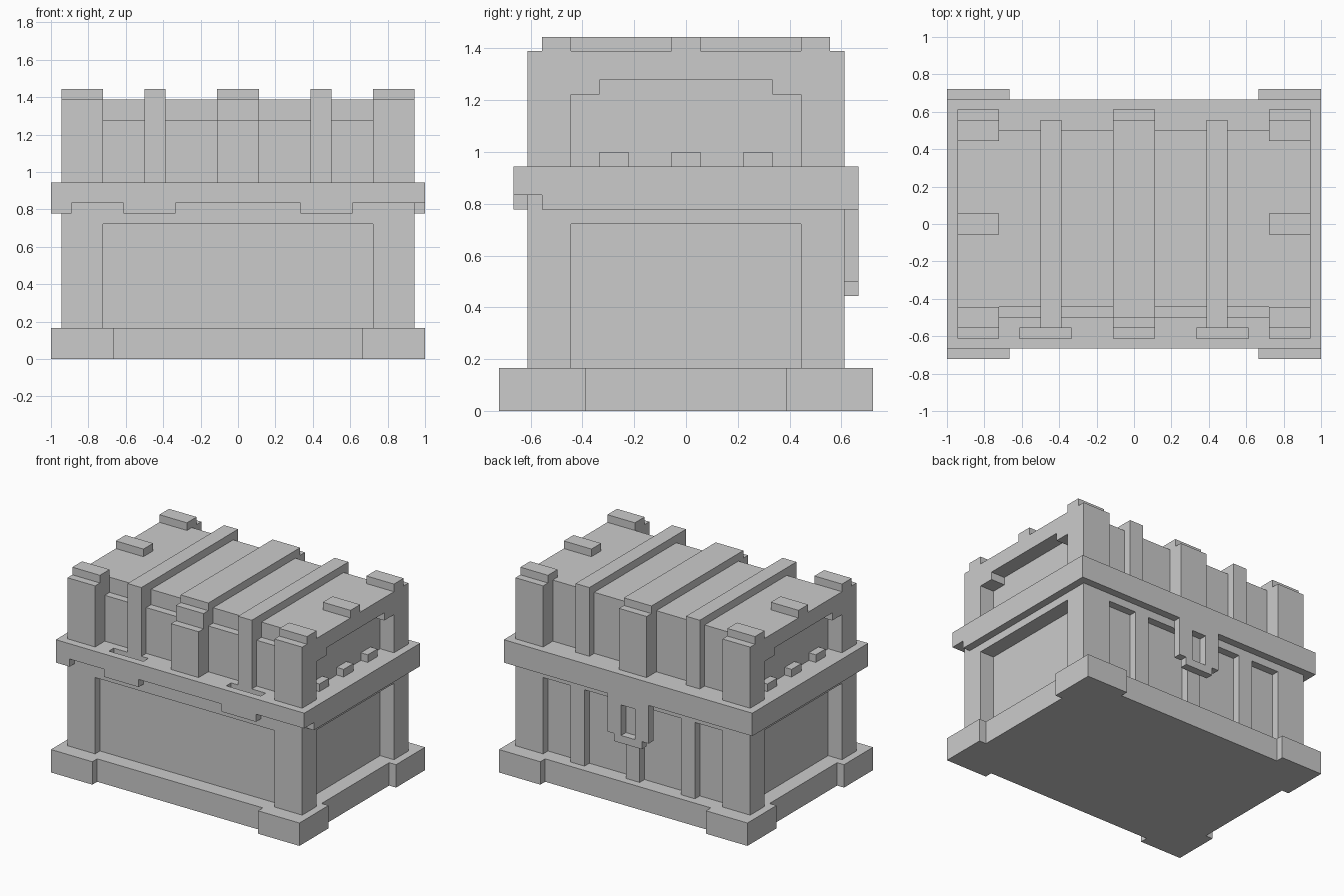
import bpy
import bmesh

if "Cube" in bpy.data.objects:
    bpy.data.objects.remove(bpy.data.objects["Cube"])

U = 1 / 18  # the chest sits on a grid of 18 cells per unit


class Part:
    """One mesh object assembled from boxes and extruded profiles."""

    def __init__(self, name):
        self.name, self.bm = name, bmesh.new()

    def prism(self, pts, axis, a, b):
        # pts are (y,z), (x,z) or (x,y) for an extrusion along x, y or z
        def place(p, t):
            c = list(p)
            c.insert("xyz".index(axis), t)
            return [v * U for v in c]
        bm = self.bm
        lo = [bm.verts.new(place(p, a)) for p in pts]
        hi = [bm.verts.new(place(p, b)) for p in pts]
        n = len(pts)
        faces = [bm.faces.new(lo), bm.faces.new(hi)]
        for i in range(n):
            j = (i + 1) % n
            faces.append(bm.faces.new((lo[i], lo[j], hi[j], hi[i])))
        bmesh.ops.recalc_face_normals(bm, faces=faces)
        return self

    def box(self, x0, x1, y0, y1, z0, z1):
        return self.prism([(x0, y0), (x1, y0), (x1, y1), (x0, y1)], "z", z0, z1)

    def done(self):
        me = bpy.data.meshes.new(self.name)
        self.bm.to_mesh(me)
        self.bm.free()
        ob = bpy.data.objects.new(self.name, me)
        bpy.context.collection.objects.link(ob)
        return ob


def span(s, a, b):
    """Mirror the interval a..b when s is -1."""
    return (a, b) if s > 0 else (-b, -a)


# Base plinth with wider corner feet
q = [(17, 7), (18, 7), (18, 13), (12, 13), (12, 12)]
outline = (q + [(-x, y) for x, y in q[::-1]]
           + [(-x, -y) for x, y in q] + [(x, -y) for x, y in q[::-1]])
Part("base").prism(outline, "z", 0, 3).done()

# Body: recessed panels, corner posts and top band
Part("body_panels").box(-15, 15, -10, 10, 3, 13).done()
Part("body_top_band").box(-17, 17, -11, 11, 13, 15).done()
posts = Part("body_corner_posts")
for sx in (1, -1):
    for sy in (1, -1):
        posts.box(*span(sx, 13, 17), *span(sy, 8, 11), 3, 13)
posts.done()

# Vertical slats on the back
slats = Part("back_slats")
for x0, x1 in ((-9, -7), (-1, 1), (7, 9)):
    slats.box(x0, x1, 10, 11, 3, 13)
slats.done()

# Lock plate with keyhole slot
lock = Part("lock")
lock.prism([(-3, 13), (-3, 9), (-2, 9), (-2, 8), (2, 8), (2, 9), (3, 9), (3, 13),
            (1, 13), (1, 9), (-1, 9), (-1, 13)], "y", 11, 12)
lock.box(-3, 3, 11, 12, 13, 14).done()

# Rim slab with two hinge slots cut in its top
rim = Part("rim").box(-18, 18, -12, 12, 15, 17).done()
cut = Part("hinge_slot_cutter")
for s in (1, -1):
    cut.box(*span(s, 6, 11), -11, -10, 16, 18)
cutter = cut.done()
cutter.hide_render = True
cutter.hide_viewport = True
mod = rim.modifiers.new("slots", "BOOLEAN")
mod.operation, mod.solver, mod.object = "DIFFERENCE", "EXACT", cutter

# Lower lip of the rim: broken along the front and at the front right corner
lip = Part("rim_lip")
lip.prism([(-18, -12), (-16, -12), (-16, -11), (-17, -11), (-17, 11), (17, 11),
           (17, -10), (18, -10), (18, 12), (-18, 12)], "z", 14, 15)
for s in (1, -1):
    lip.box(*span(s, 6, 11), -12, -11, 14, 15)
lip.done()

# Lid core with a stepped front
Part("lid_core").prism([(-9, 17), (9, 17), (9, 25), (-8, 25), (-8, 23), (-9, 23)],
                       "x", -13, 13).done()

# Lid ends: arched frame, recessed panel, caps on top and studs on the rim
arch = [(-11, 17), (-8, 17), (-8, 22), (-6, 22), (-6, 23)]
arch += [(-y, z) for y, z in arch[::-1]] + [(11, 25), (-11, 25)]
for s, side in ((1, "right"), (-1, "left")):
    end = Part("lid_end_" + side)
    end.prism(arch, "x", *span(s, 15, 17))
    end.box(*span(s, 13, 15), -11, 11, 17, 25).done()
    caps = Part("lid_caps_" + side)
    for y0, y1 in ((-10, -8), (-1, 1), (8, 10)):
        caps.box(*span(s, 13, 17), y0, y1, 25, 26)
    caps.done()
    studs = Part("rim_studs_" + side)
    for y0, y1 in ((-6, -4), (-1, 1), (4, 6)):
        studs.box(*span(s, 15, 16), y0, y1, 17, 18)
    studs.done()
    # Narrow strap over the lid
    Part("lid_strap_" + side).box(*span(s, 7, 9), -10, 10, 17, 26).done()

# Wide centre strap, stepped front and back
Part("lid_centre_strap").prism(
    [(-11, 17), (11, 17), (11, 25), (10, 25), (10, 26), (-9, 26), (-9, 25),
     (-10, 25), (-10, 23), (-11, 23)], "x", -2, 2).done()
